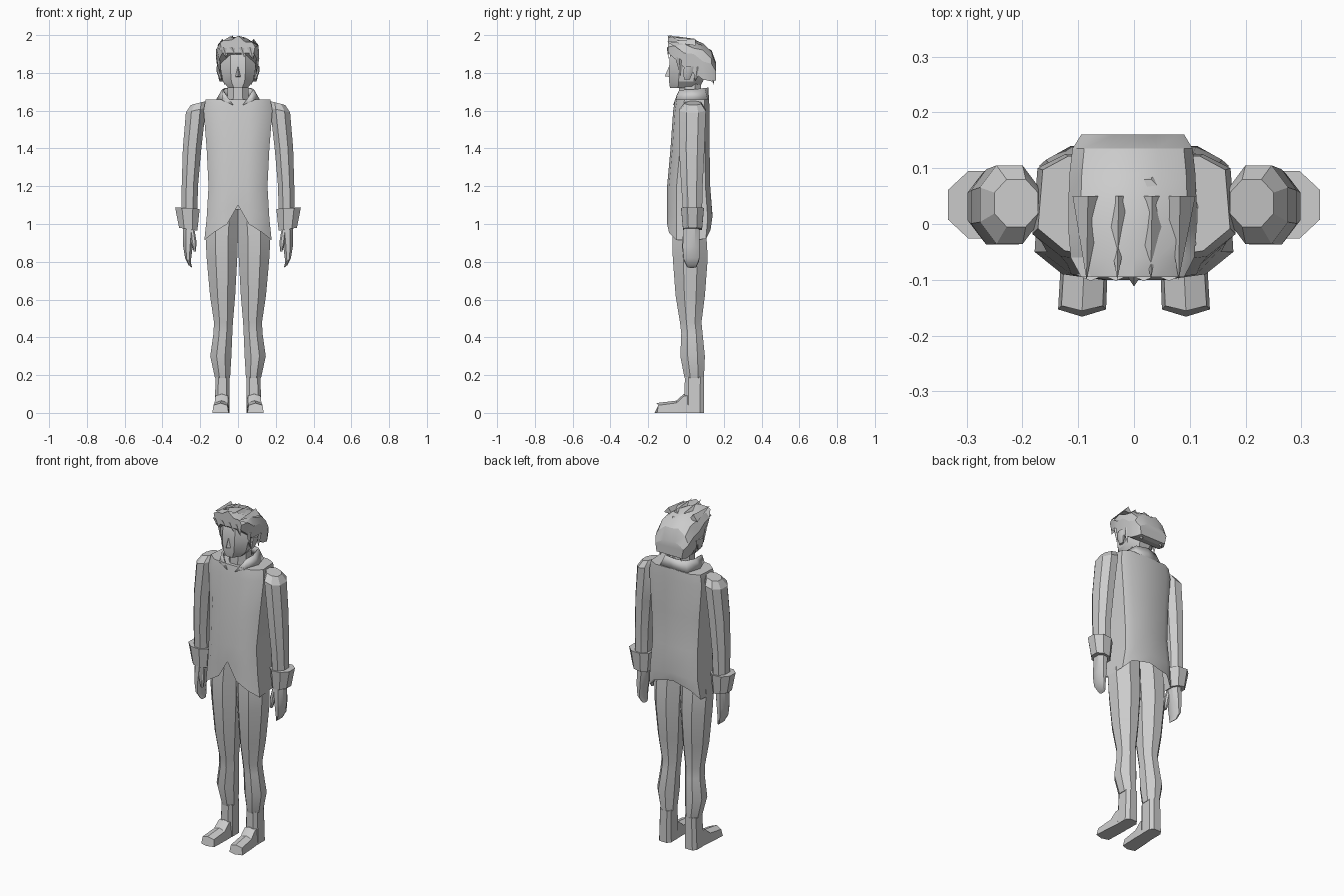
import bpy, bmesh, math

grey = bpy.data.materials.new("plain grey")
grey.diffuse_color = (0.6, 0.6, 0.6, 1)


def finish(name, bm, mirror=False, thick=0, angle=30):
    bmesh.ops.recalc_face_normals(bm, faces=bm.faces)
    me = bpy.data.meshes.new(name)
    bm.to_mesh(me)
    bm.free()
    me.materials.append(grey)
    ob = bpy.data.objects.new(name, me)
    bpy.context.collection.objects.link(ob)
    bpy.ops.object.select_all(action='DESELECT')
    ob.select_set(True)
    bpy.context.view_layer.objects.active = ob
    bpy.ops.object.shade_smooth_by_angle(angle=math.radians(angle))
    if thick:
        m = ob.modifiers.new("thickness", 'SOLIDIFY')
        m.thickness = thick
    if mirror:
        m = ob.modifiers.new("mirror", 'MIRROR')
        m.use_mirror_merge = False
    return ob


def loft(name, rings, caps=(True, True), closed=True, **kw):
    """Skin a row of cross-sections with equal point counts."""
    bm = bmesh.new()
    rows = [[bm.verts.new(p) for p in r] for r in rings]
    n = len(rings[0])
    for a, b in zip(rows, rows[1:]):
        for i in range(n if closed else n - 1):
            j = (i + 1) % n
            bm.faces.new((a[i], a[j], b[j], b[i]))
    if caps[0]:
        bm.faces.new(rows[0])
    if caps[1]:
        bm.faces.new(rows[-1])
    return finish(name, bm, **kw)


def octagon(x0, x1, y0, y1, z0, z1=None, c=0.28):
    """Chamfered rectangle; height runs from z0 at x0 to z1 at x1."""
    z1 = z0 if z1 is None else z1
    w, d = x1 - x0, y1 - y0
    uv = [(c, 0), (1 - c, 0), (1, c), (1, 1 - c), (1 - c, 1), (c, 1), (0, 1 - c), (0, c)]
    return [(x0 + u * w, y0 + v * d, z0 + u * (z1 - z0)) for u, v in uv]


def lock(name, a, b, tip, depth, mirror=False):
    """Pointed tuft: a thin base from a to b, tapering to a tip."""
    bm = bmesh.new()
    mid = [(p + q) / 2 + d for p, q, d in zip(a, b, depth)]
    v = [bm.verts.new(p) for p in (a, b, mid, tip)]
    for f in ((0, 1, 2), (0, 1, 3), (1, 2, 3), (2, 0, 3)):
        bm.faces.new([v[i] for i in f])
    return finish(name, bm, mirror=mirror)


# Jacket body: half sections mirrored into full rings
def jacket_ring(w, yf, yb, zs):
    half = [(0, yf), (0.32 * w, yf), (0.72 * w, yf + 0.01), (w, yf + 0.05),
            (0.95 * w, yb - 0.025), (0.68 * w, yb), (0, yb)]
    zs = zs if isinstance(zs, (list, tuple)) else [zs] * 7
    pts = [(x, y, z) for (x, y), z in zip(half, zs)]
    return pts + [(-x, y, z) for x, y, z in pts[-2:0:-1]]


loft("jacket", [
    jacket_ring(0.178, -0.10, 0.13, [1.10, 1.0, 0.955, 0.915, 0.92, 0.97, 1.0]),
    jacket_ring(0.166, -0.10, 0.14, [1.12, 1.08, 1.05, 1.03, 1.03, 1.04, 1.05]),
    jacket_ring(0.156, -0.10, 0.128, 1.2),
    jacket_ring(0.166, -0.082, 0.125, 1.4),
    jacket_ring(0.182, -0.068, 0.125, 1.6),
    jacket_ring(0.172, -0.058, 0.122, 1.66)], caps=(False, True), angle=35)

# Standing collar, open at the front
low = [(0.025, -0.068, 1.63), (0.085, -0.055, 1.655), (0.115, 0.03, 1.66),
       (0.09, 0.115, 1.66), (0, 0.122, 1.66)]
high = [(0.06, -0.05, 1.68), (0.082, -0.035, 1.71), (0.085, 0.03, 1.712),
        (0.068, 0.10, 1.72), (0, 0.118, 1.722)]
loft("collar", [[(-x, y, z) for x, y, z in r] + [(x, y, z) for x, y, z in r[-2::-1]]
                for r in (low, high)], caps=(False, False), closed=False, thick=0.008)

# Neck and head
loft("neck", [octagon(-0.058, 0.058, -0.04, 0.08, 1.62),
              octagon(-0.055, 0.055, -0.035, 0.08, 1.78)])
loft("head", [octagon(-0.05, 0.05, -0.085, 0.07, 1.72),
              octagon(-0.08, 0.08, -0.09, 0.09, 1.755),
              octagon(-0.092, 0.092, -0.09, 0.11, 1.82),
              octagon(-0.09, 0.09, -0.085, 0.11, 1.9),
              octagon(-0.07, 0.07, -0.06, 0.08, 1.95)])
lock("nose", (-0.018, -0.085, 1.778), (0.018, -0.085, 1.778), (0, -0.088, 1.84),
     (0, -0.027, 0.004))
loft("ears", [octagon(0.085, 0.098, -0.01, 0.02, 1.765),
              octagon(0.088, 0.112, -0.015, 0.035, 1.80),
              octagon(0.088, 0.115, -0.01, 0.04, 1.835)], mirror=True)

# Swept-back hair: arched sections from the brow to the nape
sections = [  # y, half width, top, bottom, crest wobble
    (-0.095, 0.09, 1.985, 1.905, 0.012), (-0.06, 0.108, 1.985, 1.875, -0.008),
    (-0.01, 0.112, 1.98, 1.83, 0.008), (0.04, 0.112, 1.972, 1.80, -0.006),
    (0.09, 0.11, 1.95, 1.765, 0.006), (0.135, 0.105, 1.915, 1.755, -0.005),
    (0.16, 0.09, 1.85, 1.76, 0.003)]
rings = []
for y, w, t, b, k in sections:
    m = b + 0.55 * (t - b)
    rings.append([(-0.92 * w, y, b), (-1.05 * w, y, m + k), (-0.85 * w, y, t - 0.025 + k),
                  (-0.4 * w, y, t - k), (0.0, y, t + k), (0.4 * w, y, t - 0.008 - k),
                  (0.85 * w, y, t - 0.035 + k), (w, y, m - k), (0.92 * w, y, b)])
loft("hair", rings, angle=22)

# Fringe tufts, raised top tufts, sideburns and nape tufts
for i, (x, z) in enumerate([(-0.08, 1.88), (-0.035, 1.895), (0.015, 1.88), (0.06, 1.87)]):
    lock("fringe_%d" % i, (x - 0.025, -0.09, 1.93), (x + 0.03, -0.09, 1.925),
         (x + 0.02, -0.093, z), (0, -0.012, 0.01))
for i, (x, z) in enumerate([(-0.085, 1.975), (-0.03, 2.0), (0.03, 1.99), (0.08, 1.965)]):
    lock("top_tuft_%d" % i, (x - 0.025, 0.05, 1.945), (x + 0.03, 0.05, 1.945),
         (x, -0.1, z), (0, 0, 0.035))
lock("sideburns", (0.095, -0.06, 1.89), (0.095, -0.01, 1.86), (0.095, -0.03, 1.785),
     (0.018, 0, 0), mirror=True)
lock("side_tufts", (0.095, 0.03, 1.84), (0.095, 0.09, 1.83), (0.10, 0.05, 1.755),
     (0.018, 0, 0), mirror=True)
lock("nape_tufts", (0.02, 0.14, 1.80), (0.10, 0.13, 1.80), (0.07, 0.145, 1.735),
     (0, 0.02, 0), mirror=True)

# Sleeves with a sloping shoulder
loft("sleeves", [octagon(0.215, 0.298, -0.015, 0.085, 1.06),
                 octagon(0.212, 0.298, -0.025, 0.088, 1.2),
                 octagon(0.194, 0.292, -0.037, 0.098, 1.4),
                 octagon(0.17, 0.276, -0.036, 0.105, 1.615, 1.59),
                 octagon(0.172, 0.25, -0.005, 0.08, 1.65, 1.63)], mirror=True, angle=25)
# Flared cuffs
loft("cuffs", [octagon(0.215, 0.312, -0.016, 0.085, 0.965, 0.98),
               octagon(0.203, 0.333, -0.026, 0.095, 1.08, 1.088)], mirror=True, angle=20)
# Hands and thumbs
loft("hands", [octagon(0.243, 0.262, 0.005, 0.055, 0.768, 0.782),
               octagon(0.25, 0.28, -0.012, 0.07, 0.80, 0.82),
               octagon(0.24, 0.29, -0.018, 0.072, 0.88),
               octagon(0.225, 0.292, -0.012, 0.07, 1.0)], mirror=True)
loft("thumbs", [octagon(0.222, 0.235, -0.02, 0.0, 0.855),
                octagon(0.22, 0.25, -0.022, 0.012, 0.91),
                octagon(0.23, 0.255, -0.01, 0.02, 0.97)], mirror=True)

# Trouser legs
loft("trouser_legs", [octagon(x0, x1, y0, y1, z, c=0.3) for x0, x1, y0, y1, z in [
    (0.042, 0.122, -0.008, 0.095, 0.185), (0.035, 0.147, -0.03, 0.10, 0.30),
    (0.03, 0.130, -0.025, 0.088, 0.42), (0.027, 0.127, -0.032, 0.082, 0.48),
    (0.015, 0.148, -0.055, 0.10, 0.62), (0.004, 0.166, -0.07, 0.115, 0.82),
    (0.0, 0.172, -0.072, 0.108, 0.94), (0.0, 0.145, -0.065, 0.10, 1.08)]], mirror=True)

# Shoes: upright ankle and a pointed toe section
loft("ankles", [octagon(0.045, 0.125, -0.01, 0.096, 0, c=0.2),
                octagon(0.045, 0.118, -0.006, 0.096, 0.19, c=0.2)], mirror=True)


def shoe_ring(y, x0, x1, h, point=0):
    xm = (x0 + x1) / 2
    return [(x0, y, 0), (xm, y - point, 0), (x1, y, 0),
            (x1 - 0.006, y + 0.5 * point, h - 0.012), (xm, y - 0.2 * point, h),
            (x0 + 0.006, y + 0.5 * point, h - 0.012)]


loft("shoes", [shoe_ring(0.04, 0.048, 0.122, 0.11), shoe_ring(-0.012, 0.046, 0.126, 0.10),
               shoe_ring(-0.05, 0.046, 0.13, 0.065),
               shoe_ring(-0.153, 0.05, 0.136, 0.052, 0.013)], mirror=True)
